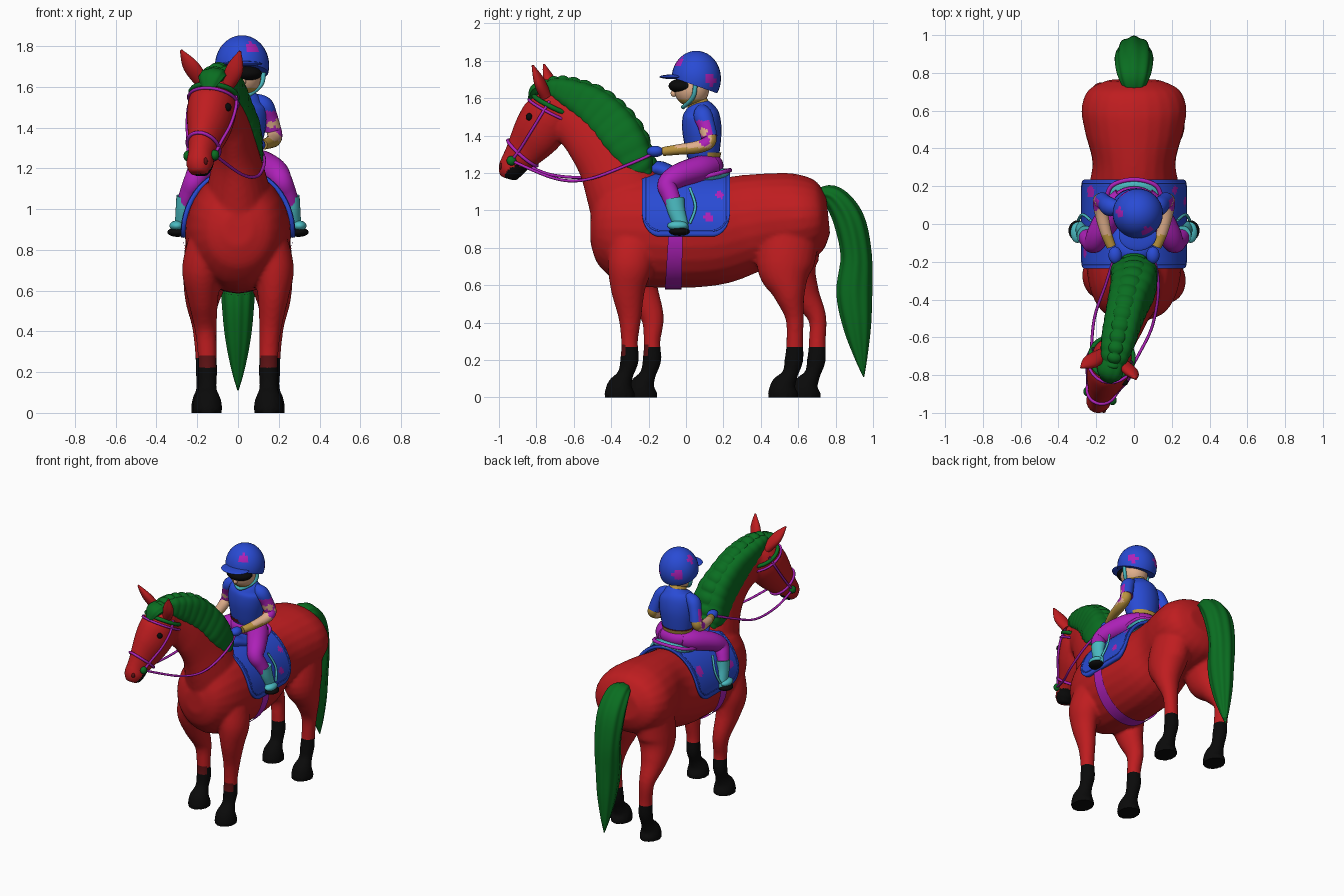
import bpy, bmesh, math
from mathutils import Vector

if "Cube" in bpy.data.objects:
    bpy.data.objects.remove(bpy.data.objects["Cube"])


def material(name, *rgb):
    m = bpy.data.materials.new(name)
    m.use_nodes = True
    m.diffuse_color = (*rgb, 1)
    m.node_tree.nodes["Principled BSDF"].inputs["Base Color"].default_value = (*rgb, 1)
    return m


RED = material("coat red", .52, .012, .014)
DARK = material("dark red", .11, .006, .007)
GREEN = material("hair green", .003, .155, .015)
BLUE = material("bright blue", .022, .07, .66)
PURPLE = material("magenta", .42, .015, .48)
BLACK = material("black", .003, .003, .003)
CYAN = material("boot cyan", .07, .5, .54)
SKIN = material("skin", .75, .43, .26)
GOLD = material("ochre", .5, .3, .05)
X = Vector((1, 0, 0))


def finish(name, bm, mat):
    bmesh.ops.recalc_face_normals(bm, faces=bm.faces)
    mesh = bpy.data.meshes.new(name)
    bm.to_mesh(mesh)
    bm.free()
    mesh.materials.append(mat)
    mesh.shade_smooth()
    mesh.set_sharp_from_angle(angle=.9)
    obj = bpy.data.objects.new(name, mesh)
    bpy.context.collection.objects.link(obj)
    return obj


def sample(pts, t):
    """Smooth interpolation through a list of tuples."""
    last = len(pts) - 1
    t = max(0, min(t, last))
    i = min(int(t), last - 1)
    f = t - i
    p, q, r, s = (pts[max(0, min(k, last))] for k in range(i - 1, i + 3))
    return [b + f * ((c - a) + f * (2 * a - 5 * b + 4 * c - d + f * (3 * (b - c) + d - a))) / 2
            for a, b, c, d in zip(p, q, r, s)]


def ring(pts, t, side=X, n=24, grow=0, power=1, flute=0):
    """Elliptical cross-section of a path of (x, y, z, half width, half depth)."""
    x, y, z, w, h = sample(pts, t)
    tan = (Vector(sample(pts, t + .05)[:3]) - Vector(sample(pts, t - .05)[:3])).normalized()
    s = (side - tan * side.dot(tan)).normalized()
    d = tan.cross(s)
    out = []
    for k in range(n):
        a = math.tau * k / n
        m = 1 + flute * math.cos(8 * a)
        c, e = math.cos(a), math.sin(a)
        c, e = math.copysign(abs(c) ** power, c), math.copysign(abs(e) ** power, e)
        out.append(Vector((x, y, z)) + m * (s * c * (max(w, .002) + grow) + d * e * (max(h, .002) + grow)))
    return out


def tube(name, mat, pts, side=X, n=24, sub=5, power=1, flute=0, lumps=0):
    bm = bmesh.new()
    rows = []
    for j in range((len(pts) - 1) * sub + 1):
        t = j / sub
        swell = lumps * abs(math.sin(2 * math.pi * t))
        rows.append([bm.verts.new(v) for v in ring(pts, t, side, n, swell, power, flute)])
    for a, b in zip(rows, rows[1:]):
        for k in range(n):
            bm.faces.new((a[k], a[(k + 1) % n], b[(k + 1) % n], b[k]))
    bm.faces.new(rows[0])
    bm.faces.new(rows[-1])
    return finish(name, bm, mat)


def ball(name, mat, centre, radii, cut=None):
    bm = bmesh.new()
    bmesh.ops.create_uvsphere(bm, u_segments=32, v_segments=20, radius=1)
    for v in bm.verts:
        v.co = Vector(centre) + Vector(a * b for a, b in zip(v.co, radii))
    if cut:
        bmesh.ops.bisect_plane(bm, geom=bm.verts[:] + bm.edges[:] + bm.faces[:],
                               plane_co=cut[0], plane_no=cut[1], clear_inner=True)
        bmesh.ops.holes_fill(bm, edges=bm.edges[:])
    return finish(name, bm, mat)


def cord(name, mat, pts, r=.008, closed=False, smooth=True):
    if smooth:
        pts = [sample(pts, j / 6) for j in range((len(pts) - 1) * 6 + 1)]
    cu = bpy.data.curves.new(name, "CURVE")
    cu.dimensions = "3D"
    cu.bevel_depth, cu.bevel_resolution = r, 2
    sp = cu.splines.new("POLY")
    sp.points.add(len(pts) - 1)
    for q, p in zip(sp.points, pts):
        q.co = (*p, 1)
    sp.use_cyclic_u = closed
    cu.materials.append(mat)
    obj = bpy.data.objects.new(name, cu)
    bpy.context.collection.objects.link(obj)
    select([obj])
    bpy.ops.object.convert(target="MESH")


def select(objs):
    bpy.ops.object.select_all(action="DESELECT")
    for o in objs:
        o.select_set(True)
    bpy.context.view_layer.objects.active = objs[0]


def paint(obj, mat, rule):
    obj.data.materials.append(mat)
    for p in obj.data.polygons:
        if rule(p.center, p.normal):
            p.material_index = len(obj.data.materials) - 1


def spots(obj, mat, places):
    paint(obj, mat, lambda c, n: any((c - Vector(p[:3])).length < p[3] for p in places))


def flip(pts, s):
    return [(p[0] * s, *p[1:]) for p in pts]


# Horse: trunk, neck, head and legs fused into one skin
trunk = [(0, -.51, .9, .07, .08), (0, -.47, .9, .16, .19), (0, -.38, .9, .22, .27), (0, -.25, .895, .25, .3),
         (0, -.05, .88, .262, .295), (0, .15, .885, .25, .285), (0, .32, .925, .22, .265),
         (0, .48, .95, .258, .25), (0, .61, .96, .278, .235), (0, .71, .97, .24, .19), (0, .76, .975, .14, .1)]
neck = [(0, -.27, .95, .19, .23), (0, -.335, 1.12, .15, .207), (-.01, -.41, 1.275, .11, .18),
        (-.035, -.505, 1.41, .09, .163), (-.075, -.6, 1.5, .085, .142), (-.105, -.67, 1.58, .08, .1)]
head = [(-.105, -.66, 1.63, .06, .06), (-.115, -.695, 1.58, .1, .1), (-.125, -.732, 1.508, .118, .142),
        (-.142, -.793, 1.415, .108, .138), (-.164, -.857, 1.328, .08, .11), (-.18, -.91, 1.263, .064, .08),
        (-.188, -.937, 1.215, .066, .07), (-.192, -.95, 1.17, .045, .045)]
ACROSS = Vector((.93, -.35, 0))
foreleg = [(.15, -.28, .82, .1, .13), (.175, -.3, .7, .1, .12), (.173, -.31, .58, .078, .093), (.16, -.3, .43, .056, .062),
           (.152, -.302, .3, .047, .045), (.15, -.302, .2, .048, .05), (.15, -.325, .12, .045, .043),
           (.15, -.352, .06, .068, .07), (.15, -.355, .003, .074, .086)]
hindleg = [(.13, .57, .9, .12, .15), (.155, .53, .7, .115, .152), (.175, .552, .56, .086, .088), (.172, .58, .43, .055, .05),
           (.165, .582, .3, .046, .045), (.16, .577, .2, .047, .05), (.16, .555, .12, .045, .043),
           (.16, .522, .06, .066, .07), (.16, .519, .003, .072, .086)]
parts = [tube("horse_body", RED, trunk), tube("neck", RED, neck), tube("head", RED, head, ACROSS)]
for leg in (foreleg, hindleg):
    parts.append(tube("leg", RED, leg))
    back = [(-x, y + .12 * min(1, max(0, (.78 - z) / .35)), z, w, d) for x, y, z, w, d in leg]
    parts.append(tube("leg", RED, back))
select(parts)
bpy.ops.object.join()
horse = parts[0]
mod = horse.modifiers.new("fuse", "REMESH")
mod.mode, mod.voxel_size = "VOXEL", .012
mod = horse.modifiers.new("soften", "SMOOTH")
mod.iterations = 4
select([horse])
bpy.ops.object.convert(target="MESH")
for v in horse.data.vertices:
    if v.co.z < .012:
        v.co.z = 0
horse.data.materials.clear()
horse.data.materials.append(RED)
horse.data.shade_smooth()
horse.data.set_sharp_from_angle(angle=1)
paint(horse, BLACK, lambda c, n: c.z < .27)
paint(horse, DARK, lambda c, n: .22 < c.z < .28 and c.y < 0 and n.y < -.5)
spots(horse, BLACK, [(-.155, -.9, 1.18, .07)])

# Ears, eyes and nostrils
for n, ear in (("left_ear", [(-.05, -.75, 1.61, .035, .03), (-.015, -.785, 1.69, .043, .028), (.01, -.82, 1.775, .006, .006)]),
               ("right_ear", [(-.165, -.69, 1.61, .035, .03), (-.23, -.73, 1.7, .043, .028), (-.28, -.76, 1.78, .006, .006)])):
    tube(n, RED, ear, ACROSS)
for c in ((-.05, -.838, 1.5), (-.228, -.772, 1.5)):
    ball("eye", BLACK, c, (.018, .018, .02))
for c in ((-.222, -.975, 1.235), (-.16, -.988, 1.235)):
    ball("nostril", DARK, c, (.012, .012, .018))

# Mane with a braided crest, forelock and tail
mane = [(0, -.21, 1.17, .09, .04), (0, -.26, 1.24, .12, .095), (-.005, -.33, 1.365, .118, .118), (-.03, -.41, 1.465, .105, .12),
        (-.055, -.5, 1.55, .097, .108), (-.08, -.6, 1.61, .09, .085), (-.1, -.69, 1.645, .075, .06), (-.115, -.76, 1.64, .05, .035)]
tube("mane", GREEN, mane, n=32, sub=12, power=.65, lumps=.003)
crest = [(*ring(mane, t, grow=-.022)[6], .065 - t * .005, .03) for t in (.3, 1, 2, 3, 4, 5, 6, 6.8)]
tube("mane_braid", GREEN, crest, sub=16, lumps=.01)
tube("forelock", GREEN, [(-.11, -.72, 1.66, .06, .035), (-.13, -.79, 1.65, .065, .035), (-.145, -.825, 1.6, .035, .015),
                         (-.15, -.835, 1.57, .005, .005)], ACROSS, flute=.06)
tail = [(0, .71, 1.09, .05, .03), (0, .79, 1.07, .085, .06), (0, .87, .95, .098, .08), (0, .91, .76, .09, .08),
        (0, .9, .56, .078, .092), (0, .915, .38, .062, .072), (0, .935, .22, .033, .035), (0, .95, .11, .003, .003)]
tube("tail", GREEN, tail, n=64, flute=.045)

# Saddle cloth wrapped over the back
def pad(u, v, grow=0):
    k = max(0, (abs(u) - .6) / .4)
    low = .86 + .13 * (1 - math.sqrt(max(0, 1 - k * k)))
    a = math.asin((low - .88) / .31)
    a += v * (math.pi - 2 * a)
    return Vector(((.268 + grow) * math.cos(a), .235 * u, .88 + (.312 + grow) * math.sin(a)))


bm = bmesh.new()
grid = [[bm.verts.new(pad(math.sin(math.pi * i / 48), j / 64)) for j in range(65)] for i in range(-24, 25)]
for a, b in zip(grid, grid[1:]):
    for j in range(64):
        bm.faces.new((a[j], a[j + 1], b[j + 1], b[j]))
cloth = finish("saddle_cloth", bm, BLUE)
spots(cloth, PURPLE, [(.23, .18, 1.09, .035), (.26, .12, .96, .025), (-.23, .17, 1.06, .035), (-.26, -.15, 1, .03)])
mod = cloth.modifiers.new("thickness", "SOLIDIFY")
mod.thickness, mod.offset = .022, 0
select([cloth])
bpy.ops.object.convert(target="MESH")
for s in (0, 1):
    edge = [(-.93, .5 - k / 30) for k in range(14)] + [(k / 12 * .93, .03) for k in range(-12, 13)]
    edge += [(.93, (k + 2) / 30) for k in range(14)]
    cord("cloth_piping", BLUE, [pad(u, abs(s - v), .009) for u, v in edge], .005, smooth=False)

# Girth strap
bm = bmesh.new()
hoops = [[bm.verts.new(p) for p in ring(trunk, t, n=48, grow=.008)] for t in (3.79, 3.9, 4, 4.16)]
for a, b in zip(hoops, hoops[1:]):
    for k in range(48):
        bm.faces.new((a[k], a[k - 1], b[k - 1], b[k]))
finish("girth", bm, PURPLE)

# Saddle with a contrasting seat back
saddle = tube("saddle", BLUE, [(0, -.2, 1.19, .05, .02), (0, -.15, 1.22, .09, .045), (0, -.03, 1.18, .13, .04),
                               (0, .12, 1.175, .15, .035), (0, .21, 1.195, .12, .03), (0, .235, 1.195, .04, .01)])
paint(saddle, CYAN, lambda c, n: c.y > .1)
cord("cantle_trim", PURPLE, [(-.15, .1, 1.18), (-.12, .2, 1.205), (0, .235, 1.215), (.12, .2, 1.205), (.15, .1, 1.18)], .012)

# Bridle and reins
cord("noseband", PURPLE, ring(head, 4.3, ACROSS, grow=.005), .009, True, False)
cord("browband", GREEN, ring(head, 1.3, ACROSS, grow=.006), .013, True, False)
cord("throat_strap", PURPLE, ring(head, 1.7, ACROSS, grow=.005), .008, True, False)
for s in (0, 12):
    cheek = [ring(head, t, ACROSS, grow=.006)[s] for t in (1, 2, 3, 4, 5)]
    cord("cheek_strap", PURPLE, cheek, .008)
    ball("bit_ring", GREEN, cheek[-1], (.022, .026, .026))
    mid = [(.02, -.7, 1.17), (.1, -.53, 1.165)] if s == 0 else [(-.23, -.72, 1.19), (-.21, -.5, 1.18)]
    cord("rein", PURPLE, [cheek[-1], *mid, (.13 if s == 0 else -.15, -.32, 1.24), (.1 if s == 0 else -.1, -.16, 1.31)])

# Rider trunk and head
tube("rider_shirt", BLUE, [(0, .095, 1.27, .1, .08), (.005, .09, 1.33, .115, .093), (.01, .085, 1.43, .13, .105),
                           (.015, .08, 1.51, .125, .098), (.02, .075, 1.55, .09, .075), (.02, .07, 1.575, .055, .05)])
belt = tube("belt", DARK, [(0, .095, 1.285, .108, .088), (0, .095, 1.31, .115, .094)])
paint(belt, GOLD, lambda c, n: c.y > .1)
tube("rider_neck", GOLD, [(.02, .07, 1.55, .064, .064), (.02, .06, 1.58, .056, .056), (.02, .05, 1.62, .05, .05)])
ball("rider_hips", PURPLE, (0, .1, 1.24), (.13, .1, .075))
face = ball("rider_face", SKIN, (.025, .03, 1.65), (.088, .094, .096))
paint(face, GOLD, lambda c, n: c.z < 1.59)
ball("nose", SKIN, (.025, -.064, 1.625), (.014, .018, .018))
ball("goggles", BLACK, (.025, -.015, 1.665), (.092, .078, .041))
helmet = ball("helmet", BLUE, (.02, .055, 1.705), (.133, .132, .148), ((.02, .055, 1.665), (0, .35, 1)))
spots(helmet, PURPLE, [(.07, -.04, 1.8, .03), (-.09, .06, 1.81, .03), (.14, .15, 1.7, .04), (-.05, .17, 1.72, .035)])
ball("helmet_peak", BLUE, (.02, -.06, 1.714), (.1, .082, .013))
cord("chin_strap", CYAN, [(-.077, .05, 1.7), (-.064, .04, 1.61), (.02, -.015, 1.552), (.112, .04, 1.61), (.125, .05, 1.7)], .012)

# Rider limbs, mirrored
for s, n in ((1, "left_"), (-1, "right_")):
    sleeve = tube(n + "sleeve", BLUE, flip([(.07, .085, 1.54, .03, .03), (.125, .09, 1.51, .045, .05), (.153, .11, 1.45, .042, .046),
                                            (.17, .125, 1.39, .042, .044)], s), sub=8)
    paint(sleeve, PURPLE, lambda c, n: c.z < 1.48 and n.y < .4)
    spots(sleeve, SKIN, [(s * .2, .09, 1.42, .025), (s * .16, .06, 1.41, .025)])
    arm = tube(n + "forearm", SKIN, flip([(.165, .12, 1.42, .037, .037), (.18, .125, 1.37, .037, .036), (.175, .07, 1.34, .036, .034),
                                          (.15, -.04, 1.325, .03, .028), (.12, -.12, 1.315, .025, .024)], s), sub=8)
    paint(arm, GOLD, lambda c, n: c.z < 1.335 or c.y > .135 or c.y < -.06)
    spots(arm, PURPLE, [(s * .205, .1, 1.37, .028)])
    ball(n + "glove", BLUE, (s * .1, -.165, 1.315), (.035, .045, .03))
    tube(n + "trouser", PURPLE, flip([(.05, .13, 1.235, .07, .06), (.11, .07, 1.22, .073, .07), (.18, -.04, 1.185, .064, .064),
                                      (.212, -.1, 1.14, .054, .054), (.24, -.085, 1.085, .045, .048), (.265, -.06, 1.02, .038, .043)], s))
    tube(n + "boot", CYAN, flip([(.258, -.062, 1.06, .045, .053), (.268, -.052, 1, .038, .047), (.276, -.03, .93, .034, .04),
                                 (.282, -.025, .89, .034, .04)], s))
    ball(n + "foot", CYAN, (s * .3, -.045, .918), (.036, .055, .026))
    ball(n + "stirrup", BLACK, (s * .297, -.035, .887), (.05, .055, .023))
    cord(n + "stirrup_leather", CYAN, flip([(.23, .02, 1.12), (.272, .05, 1.02), (.295, .02, .93)], s), .008)
